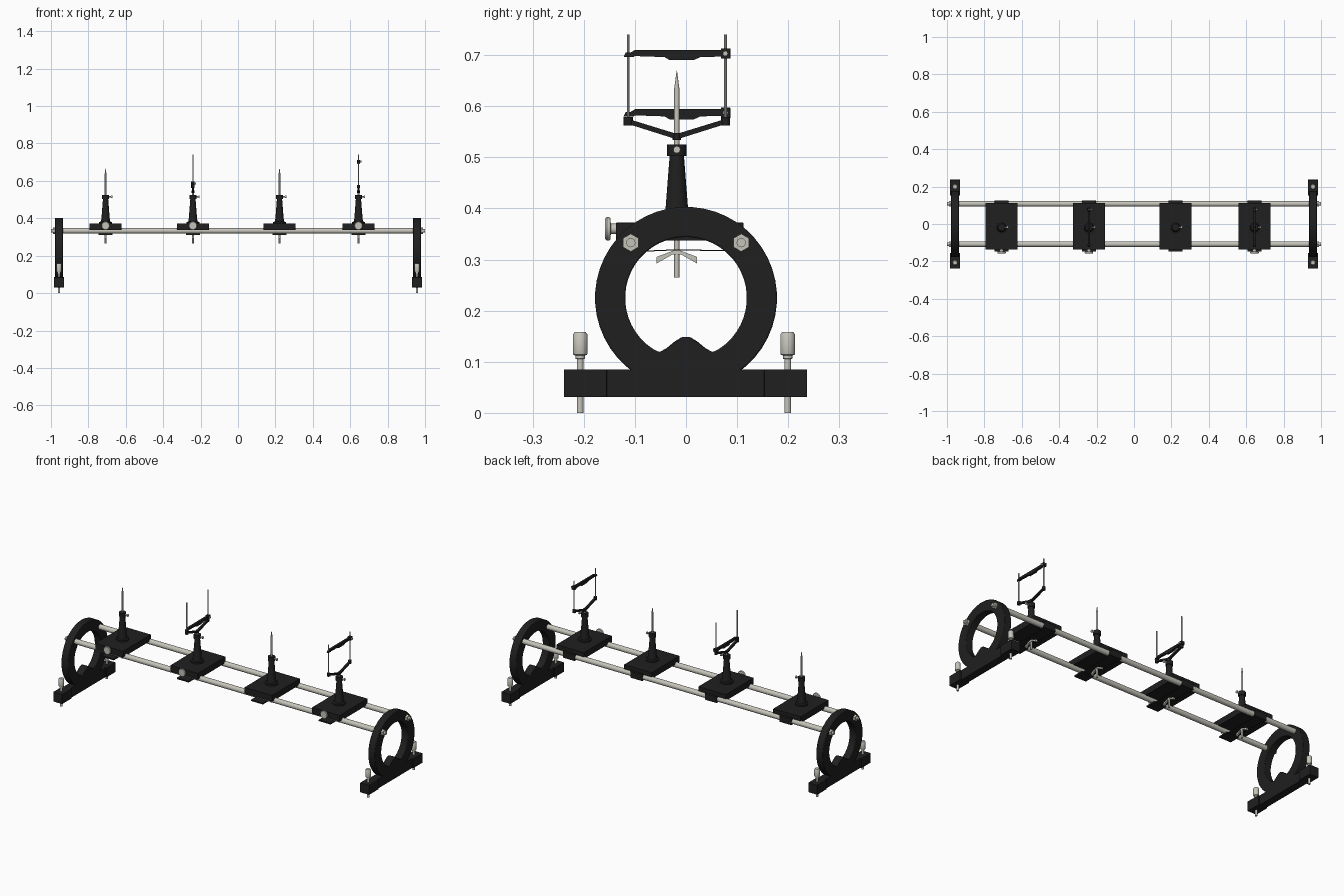
import bpy, bmesh, math
from mathutils import Matrix, Vector

if "Cube" in bpy.data.objects:
    bpy.data.objects.remove(bpy.data.objects["Cube"])


def material(name, rgb):
    m = bpy.data.materials.new(name)
    m.diffuse_color = (*rgb, 1)
    m.use_nodes = True
    m.node_tree.nodes["Principled BSDF"].inputs["Base Color"].default_value = m.diffuse_color
    return m


BLACK = material("black_enamel", (0.014, 0.014, 0.014))
STEEL = material("steel", (0.56, 0.55, 0.49))


def finish(name, bm, mat, bevel=0):
    bmesh.ops.recalc_face_normals(bm, faces=bm.faces)
    me = bpy.data.meshes.new(name)
    bm.to_mesh(me)
    bm.free()
    ob = bpy.data.objects.new(name, me)
    bpy.context.collection.objects.link(ob)
    me.materials.append(mat)
    if bevel:
        mod = ob.modifiers.new("bevel", 'BEVEL')
        mod.width = bevel
        mod.segments = 2
        mod.limit_method = 'ANGLE'
    return ob


def box(name, lo, hi, mat, bevel=0):
    bm = bmesh.new()
    lo, hi = Vector(lo), Vector(hi)
    bmesh.ops.create_cube(bm, size=1, matrix=Matrix.Translation((lo + hi) / 2)
                          @ Matrix.Diagonal((*(hi - lo), 1)))
    return finish(name, bm, mat, bevel)


def turned(name, profile, loc, mat, axis=(0, 0, 1), n=20):
    """Solid of revolution from (radius, height) points along an axis."""
    bm = bmesh.new()
    rot = Vector((0, 0, 1)).rotation_difference(Vector(axis)).to_matrix().to_4x4()
    m = Matrix.Translation(loc) @ rot
    rings = []
    for r, h in profile:
        rings.append([bm.verts.new(m @ Vector((r * math.cos(i * math.tau / n),
                      r * math.sin(i * math.tau / n), h))) for i in range(n)])
    for a, b in zip(rings, rings[1:]):
        for i in range(n):
            j = (i + 1) % n
            bm.faces.new((a[i], a[j], b[j], b[i]))
    bm.faces.new(rings[0][::-1])
    bm.faces.new(rings[-1])
    return finish(name, bm, mat)


def rod(name, loc, r, length, mat, axis=(0, 0, 1), n=16):
    return turned(name, [(r, 0), (r, length)], loc, mat, axis, n)


def slab(name, pts, x, half, mat, bevel=0):
    """Y-Z outline extruded along x."""
    bm = bmesh.new()
    a, b = ([bm.verts.new((x + s * half, y, z)) for y, z in pts] for s in (-1, 1))
    bm.faces.new(a)
    bm.faces.new(b[::-1])
    for i in range(len(pts)):
        j = (i + 1) % len(pts)
        bm.faces.new((a[i], a[j], b[j], b[i]))
    return finish(name, bm, mat, bevel)


def end_ring(x, half=0.021, n=48, zc=0.225):
    """Ring frame whose opening has a hump at the bottom."""
    bm = bmesh.new()
    loops = []
    for s, inner in ((-1, 0), (1, 0), (1, 1), (-1, 1)):
        loop = []
        for i in range(n):
            a = (i + 0.5) * math.tau / n
            r = 0.119 if inner else 0.178
            y, z = r * math.cos(a), zc + r * math.sin(a)
            if inner and z < zc and abs(y) < 0.058:
                z = 0.134 + 0.016 * math.cos(math.pi * y / 0.058)
            loop.append(bm.verts.new((x + s * half, y, max(z, 0.06))))
        loops.append(loop)
    for k in range(4):
        a, b = loops[k], loops[(k + 1) % 4]
        for i in range(n):
            j = (i + 1) % n
            bm.faces.new((a[i], a[j], b[j], b[i]))
    finish("end_ring", bm, BLACK, 0.003)


# End stands with feet, levelling screws and rod nuts
for s in (-1, 1):
    x = s * 0.957
    end_ring(x)
    box("foot_beam", (x - 0.021, -0.16, 0.031), (x + 0.021, 0.16, 0.085), BLACK)
    for y0, y1, ys in ((-0.239, -0.155, -0.207), (0.153, 0.237, 0.199)):
        box("foot_pad", (x - 0.028, y0, 0.031), (x + 0.028, y1, 0.085), BLACK, 0.001)
        turned("levelling_screw", [(0.0065, 0), (0.0065, 0.105), (0.009, 0.106), (0.009, 0.112),
               (0.0135, 0.114), (0.0145, 0.117), (0.0145, 0.153), (0.011, 0.158)],
               (x, ys, 0), STEEL)
    for y in (-0.108, 0.108):
        rod("hex_nut", (s * 0.977, y, 0.333), 0.0175, s * 0.013, STEEL, (1, 0, 0), 6)
        rod("rod_tip", (s * 0.985, y, 0.333), 0.009, s * 0.015, STEEL, (1, 0, 0))

# Twin rails
for y in (-0.108, 0.108):
    rod("rail", (-0.977, y, 0.333), 0.0145, 1.954, STEEL, (1, 0, 0), 24)

PY = -0.018  # post centre line
YL, YR = -0.113, 0.077  # holder upright positions


def carriage(x, knob):
    box("carriage_plate", (x - 0.086, -0.137, 0.337), (x + 0.086, 0.112, 0.372), BLACK, 0.001)
    box("rear_guide", (x - 0.037, 0.09, 0.316), (x + 0.037, 0.125, 0.352), BLACK, 0.001)
    box("front_clamp_tab", (x - 0.037, -0.148, 0.312), (x + 0.037, -0.088, 0.319), BLACK)
    slab("leaf_spring", [(-0.09, 0.315), (PY, 0.318), (0.092, 0.316),
                         (0.092, 0.318), (PY, 0.320), (-0.09, 0.317)], x, 0.03, BLACK)
    rod("clamp_screw", (x, PY, 0.265), 0.005, 0.08, STEEL)
    slab("wing_nut", [(PY, 0.320), (PY + 0.040, 0.305), (PY + 0.040, 0.292), (PY + 0.008, 0.310),
                      (PY - 0.008, 0.310), (PY - 0.040, 0.292), (PY - 0.040, 0.305)],
         x, 0.005, STEEL)
    turned("post", [(0.034, 0.372), (0.034, 0.380), (0.025, 0.383), (0.022, 0.40),
                    (0.014, 0.503), (0.019, 0.503), (0.019, 0.525)], (x, PY, 0), BLACK, n=28)
    turned("post_screw", [(0.004, 0), (0.004, 0.014), (0.007, 0.014), (0.007, 0.020)],
           (x + 0.016, PY, 0.515), STEEL, (1, 0, 0), 12)
    if knob:
        turned("side_knob", [(0.010, 0), (0.010, 0.010), (0.021, 0.011), (0.023, 0.014),
                             (0.023, 0.018), (0.020, 0.021)], (x, -0.137, 0.36), STEEL,
               (0, -1, 0), 24)


def pin(x):
    turned("pointer_pin", [(0.005, 0.52), (0.005, 0.635), (0.0003, 0.67)], (x, PY, 0), STEEL, n=12)


def holder(x, bar_z):
    """Forked holder with two uprights and a sliding bar."""
    rod("holder_stem", (x, PY, 0.52), 0.005, 0.02, STEEL, n=12)
    slab("fork", [(PY, 0.535), (YR, 0.565), (YR, 0.575), (PY + 0.004, 0.547),
                  (PY - 0.004, 0.547), (YL, 0.575), (YL, 0.565)], x, 0.006, BLACK)
    rod("fork_hub", (x, PY, 0.534), 0.008, 0.014, BLACK)
    for y in (YL, YR):
        rod("fork_socket", (x, y, 0.562), 0.009, 0.017, BLACK)
        rod("upright", (x, y, 0.57), 0.003, 0.17, STEEL, n=10)
    z = bar_z
    slab("sliding_bar", [(-0.122, z - 0.006), (-0.102, z - 0.006), (-0.1, z - 0.004),
                         (-0.042, z - 0.006), (-0.032, z - 0.012), (0.015, z - 0.012),
                         (0.028, z - 0.006), (0.07, z - 0.005), (0.07, z + 0.008),
                         (-0.1, z + 0.008), (-0.108, z + 0.003), (-0.118, z + 0.003)],
         x, 0.006, BLACK)
    box("bar_clamp", (x - 0.009, 0.068, z - 0.009), (x + 0.009, 0.087, z + 0.011), BLACK, 0.001)
    rod("bar_screw", (x + 0.008, YR, z + 0.001), 0.005, 0.008, STEEL, (1, 0, 0), 12)


# Four carriages with alternating fittings
for cx, knob, bar in ((-0.708, True, None), (-0.241, True, 0.586),
                      (0.222, False, None), (0.644, True, 0.702)):
    carriage(cx, knob)
    if bar:
        holder(cx, bar)
    else:
        pin(cx)

# Smooth round parts while keeping edges sharp
for ob in bpy.context.collection.objects:
    ob.select_set(True)
    bpy.context.view_layer.objects.active = ob
bpy.ops.object.shade_smooth_by_angle(angle=math.radians(35))
